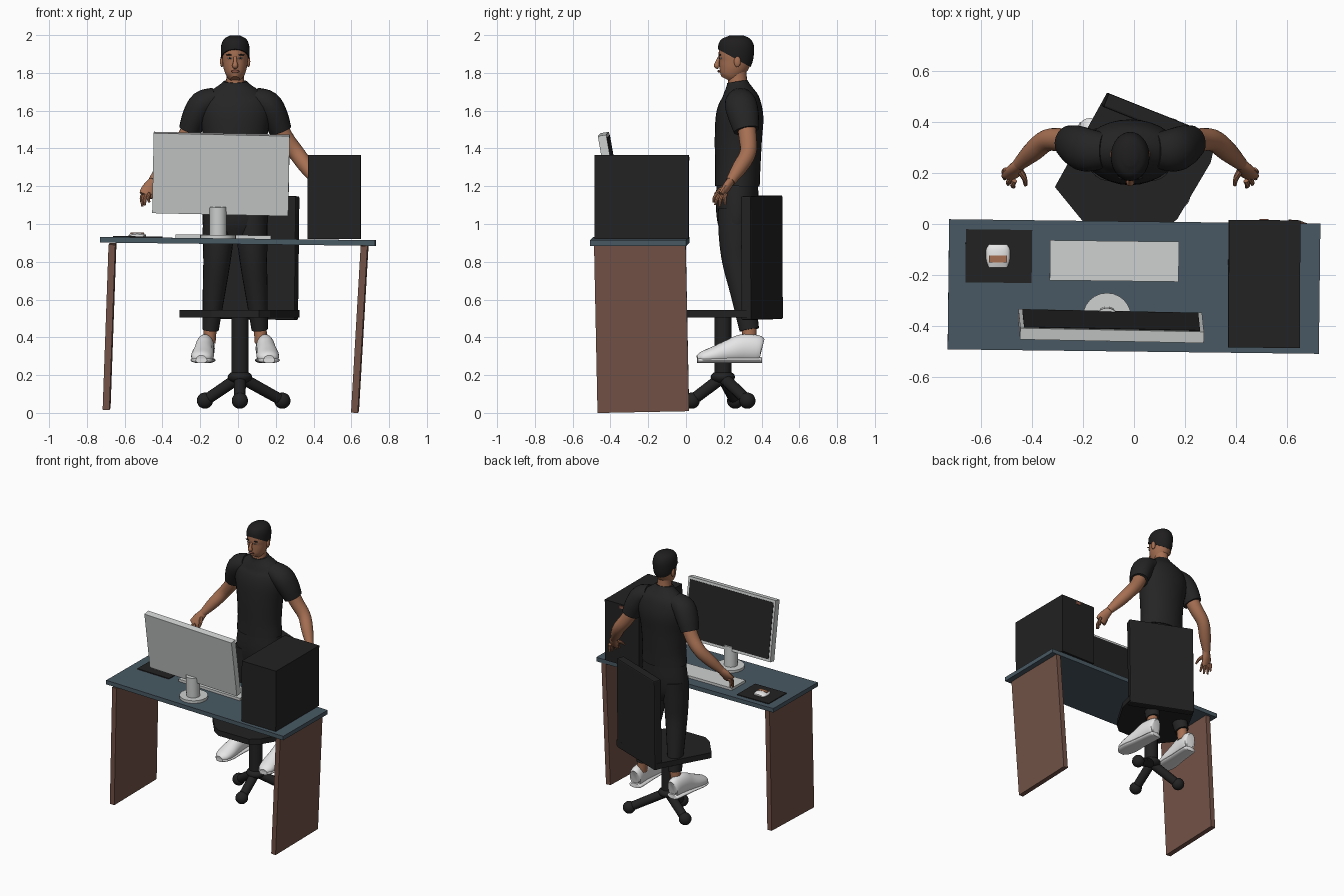
import bpy, bmesh
from math import cos, sin, pi
from mathutils import Vector as V, Euler

if "Cube" in bpy.data.objects:
    bpy.data.objects.remove(bpy.data.objects["Cube"])


def material(name, r, g, b):
    m = bpy.data.materials.new(name)
    m.use_nodes = True
    m.diffuse_color = (r, g, b, 1)
    m.node_tree.nodes["Principled BSDF"].inputs["Base Color"].default_value = (r, g, b, 1)
    return m


black = material("black", .016, .016, .016)
dark_cloth = material("dark cloth", .018, .018, .019)
hair_black = material("hair black", .014, .013, .013)
skin = material("skin", .38, .16, .085)
lip = material("lip", .26, .09, .06)
white = material("white", .8, .8, .81)
light_grey = material("light grey", .62, .64, .63)
slate = material("slate blue", .065, .1, .125)
wood = material("brown wood", .17, .085, .062)
smooth_parts = []


def finish(name, bm, mat, smooth=False):
    bmesh.ops.recalc_face_normals(bm, faces=bm.faces)
    me = bpy.data.meshes.new(name)
    bm.to_mesh(me)
    bm.free()
    ob = bpy.data.objects.new(name, me)
    bpy.context.collection.objects.link(ob)
    me.materials.append(mat)
    if smooth:
        smooth_parts.append(ob)
    return ob


def box(name, centre, size, mat, rot=(0, 0, 0), bevel=0):
    bm = bmesh.new()
    bmesh.ops.create_cube(bm, size=1)
    bmesh.ops.scale(bm, vec=size, verts=bm.verts)
    ob = finish(name, bm, mat)
    ob.location, ob.rotation_euler = centre, rot
    if bevel:
        mod = ob.modifiers.new("rounded edge", "BEVEL")
        mod.width, mod.segments = bevel, 2
    return ob


def ball(name, centre, radii, mat):
    bm = bmesh.new()
    bmesh.ops.create_uvsphere(bm, u_segments=16, v_segments=10, radius=1)
    bmesh.ops.scale(bm, vec=radii, verts=bm.verts)
    ob = finish(name, bm, mat, True)
    ob.location = centre
    return ob


def prism(name, outline, z0, z1, mat):
    bm = bmesh.new()
    face = bm.faces.new([bm.verts.new((x, y, z0)) for x, y in outline])
    top = bmesh.ops.extrude_face_region(bm, geom=[face])["geom"]
    bmesh.ops.translate(bm, vec=(0, 0, z1 - z0), verts=[v for v in top if isinstance(v, bmesh.types.BMVert)])
    return finish(name, bm, mat)


def blend(a, b, c, d, t):
    """Smooth curve through b and c."""
    return b + (c - a) * (t / 2) + (a * 2 - b * 5 + c * 4 - d) * (t * t / 2) + (b * 3 - a - c * 3 + d) * (t ** 3 / 2)


def loft(name, rows, mat, ref=(0, 1, 0), sides=20, steps=4, floor=None, cut=None):
    """Skin elliptical rings (x, y, z, radius a, radius b) along a smooth path."""
    rows = [V(r if len(r) == 5 else (*r, r[-1])) for r in rows]
    ext = [rows[0] * 2 - rows[1]] + rows + [rows[-1] * 2 - rows[-2]]
    path = [blend(*ext[i:i + 4], k / steps) for i in range(len(rows) - 1) for k in range(steps)]
    path.append(rows[-1])
    bm, rings = bmesh.new(), []
    for i, p in enumerate(path):
        tangent = (path[min(i + 1, len(path) - 1)] - path[max(i - 1, 0)]).to_3d().normalized()
        side = V(ref).cross(tangent).normalized()
        up = tangent.cross(side)
        ring = []
        for k in range(sides):
            a = 2 * pi * k / sides
            co = V(p[:3]) + side * (p[3] * cos(a)) + up * (p[4] * sin(a))
            if floor is not None:
                co.z = max(co.z, floor)
            ring.append(bm.verts.new(co))
        rings.append(ring)
    for r, s in zip(rings, rings[1:]):
        for k in range(sides):
            j = (k + 1) % sides
            bm.faces.new((r[k], r[j], s[j], s[k]))
    bm.faces.new(rings[0])
    bm.faces.new(rings[-1])
    if cut:
        got = bmesh.ops.bisect_plane(bm, geom=bm.verts[:] + bm.edges[:] + bm.faces[:],
                                     plane_co=cut[0], plane_no=cut[1], clear_inner=True)
        bmesh.ops.contextual_create(bm, geom=[e for e in got["geom_cut"] if isinstance(e, bmesh.types.BMEdge)])
    return finish(name, bm, mat, True)


# Desk
lean = (0, .012, -.012)
box("desk_top", (0, -.245, .908), (1.455, .51, .03), slate, lean)
box("desk_leg_left", (.645, -.235, .447), (.036, .485, .885), wood, (.02, .058, -.012))
box("desk_leg_right", (-.68, -.235, .458), (.036, .485, .875), wood, (.02, .036, -.012))

# Computer tower
box("computer_tower", (.51, -.235, 1.143), (.28, .5, .445), black, (0, .005, -.005))
box("power_button", (.51, .016, 1.345), (.035, .006, .02), lip)

# Monitor with its screen on the seat side
tilt = (.175, .022, -.02)
middle = V((-.09, -.4, 1.265))
box("monitor_case", middle, (.72, .045, .43), light_grey, tilt)
screen_at = middle + Euler(tilt).to_matrix() @ V((0, .022, 0))
box("monitor_screen", screen_at, (.69, .006, .395), black, tilt)
loft("monitor_stand", [(-.106, -.37, .93, .046), (-.106, -.375, 1.09, .046)], light_grey)
loft("monitor_foot", [(-.106, -.365, .92, .095), (-.106, -.365, .943, .095)], light_grey, sides=24)

# Keyboard, mouse and mat
box("keyboard", (-.077, -.145, .932), (.505, .157, .02), light_grey, lean)
box("mouse_mat", (-.53, -.126, .931), (.26, .208, .008), black, lean)
loft("mouse", [(-.533, -.08, .938, .035, .008), (-.533, -.1, .938, .046, .016),
               (-.533, -.14, .938, .046, .017), (-.533, -.17, .938, .036, .008)],
     white, ref=(0, 0, 1), floor=.932)
box("mouse_stripe", (-.533, -.137, .952), (.07, .026, .008), skin)

# Chair
seat = [(-.106, .514), (-.31, .145), (-.2, .01), (-.14, -.03), (.11, -.03), (.17, .02), (.3, .24), (.325, .344)]
seat_ob = prism("seat", seat, .505, .545, black)
box("chair_back", (.1, .402, .822), (.46, .058, .655), black, (0, .012, -.38), .008)
hub = V((.01, .195, .19))
loft("chair_column", [(.01, .195, .17, .045), (.01, .195, .51, .045)], black)
ball("chair_hub", hub, (.065, .065, .035), black)
for i, (x, y) in enumerate([(0, -.165), (-.185, .065), (.225, .13)]):
    foot = hub + V((x, y, -.125))
    loft(f"chair_leg_{i}", [(*hub, .032), (*foot, .03)], black, ref=(0, 0, 1), sides=12)
    ball(f"chair_caster_{i}", foot, (.043, .043, .043), black)

# Torso and clothes
cx = -.015
loft("shirt", [(cx, y, z, a, b) for z, y, a, b in (
    (1.2, .272, .166, .118), (1.3, .274, .158, .12), (1.45, .277, .168, .125), (1.57, .284, .188, .126),
    (1.65, .286, .18, .108), (1.7, .28, .135, .082), (1.735, .275, .085, .062), (1.755, .272, .062, .054))],
    dark_cloth, sides=28)
loft("trouser_hips", [(cx, y, z, a, b) for z, y, a, b in (
    (1.22, .272, .155, .11), (1.1, .27, .17, .112), (1, .268, .172, .1), (.93, .267, .15, .07))],
    dark_cloth, sides=28)

# Neck, head and hair
loft("neck", [(cx, .275, 1.72, .055, .052), (cx, .272, 1.77, .047, .05), (cx, .27, 1.85, .047, .05)], skin)
skull = [(1.765, .218, .024, .036), (1.785, .228, .045, .054), (1.82, .244, .06, .072), (1.86, .258, .067, .085),
         (1.9, .262, .07, .089), (1.94, .264, .067, .086), (1.97, .265, .052, .068), (1.988, .265, .02, .03)]
loft("head", [(cx, y, z, a, b) for z, y, a, b in skull], skin, sides=28)
loft("hair", [(cx, y + .002, z + .01, a + .006, b + .007) for z, y, a, b in skull[2:]], hair_black,
     sides=28, cut=((cx, .17, 1.925), (0, .55, 1)))
loft("nose", [(cx, .178, 1.885, .008), (cx, .166, 1.855, .011), (cx, .164, 1.838, .016), (cx, .174, 1.828, .01)],
     skin, sides=12)
ball("mouth", (cx, .174, 1.808), (.023, .007, .007), lip)

# Paired body parts, built outward from the body's middle
for side, s in (("left", 1), ("right", -1)):
    def pair(name, rows, mat, **kw):
        loft(f"{name}_{side}", [(cx + s * r[0], *r[1:]) for r in rows], mat, **kw)

    ball(f"eye_{side}", (cx + s * .028, .183, 1.878), (.012, .006, .005), white)
    ball(f"iris_{side}", (cx + s * .028, .1785, 1.878), (.005, .004, .005), hair_black)
    ball(f"brow_{side}", (cx + s * .03, .181, 1.895), (.019, .006, .004), hair_black)
    ball(f"ear_{side}", (cx + s * .07, .272, 1.86), (.01, .018, .03), skin)

    # Arm, sleeve and hand
    pair("sleeve", [(.1, .288, 1.665, .06, .07), (.17, .29, 1.635, .072, .085),
                    (.21, .305, 1.57, .07, .082), (.24, .32, 1.495, .06, .068)], dark_cloth)
    pair("arm", [(.2, .31, 1.58, .05), (.26, .327, 1.46, .047), (.325, .328, 1.375, .043),
                 (.38, .285, 1.3, .04), (.435, .235, 1.225, .026)], skin)
    pair("palm", [(.43, .238, 1.23, .026, .022), (.452, .215, 1.195, .035, .022),
                  (.466, .195, 1.165, .04, .018), (.474, .186, 1.15, .036, .014)], skin, sides=14)
    knuckle = V((.466, .192, 1.16))
    tips = [(.455, .145, 1.115), (.478, .155, 1.1), (.492, .178, 1.093), (.492, .208, 1.102)]
    for i, tip in enumerate(tips):
        start = knuckle + V((-.012 + i * .011, -.022 + i * .014, 0))
        bend = start.lerp(V(tip), .5) + V((.006, -.006, .004))
        pair(f"finger_{i}", [(*start, .011), (*bend, .01), (*tip, .006)], skin, sides=8, steps=2)
    pair("thumb", [(.435, .215, 1.2, .014), (.415, .18, 1.18, .011), (.41, .152, 1.155, .007)], skin, sides=8)

    # Leg and shoe
    pair("trouser_leg", [(.085, .268, 1.08, .085, .1), (.09, .266, .93, .082, .092), (.097, .272, .8, .072, .08),
                         (.112, .3, .64, .06, .066), (.13, .335, .44, .043, .052)], dark_cloth)
    pair("ankle", [(.13, .336, .47, .034, .038), (.138, .335, .37, .034, .038)], skin)
    shoe = [(.4, .338, .03, .05), (.385, .34, .045, .07), (.3, .342, .05, .074), (.23, .325, .053, .062),
            (.15, .305, .06, .047), (.09, .293, .052, .034), (.06, .287, .026, .018)]
    pair("shoe", [(.157 + (.34 - y) * .08, y, z, a, b) for y, z, a, b in shoe], white, ref=(0, 0, 1), floor=.266)
    pair("sole", [(.157 + (.34 - y) * .08, y, .279, a + .004, .017) for y, z, a, b in shoe], white,
         ref=(0, 0, 1), floor=.265)

# Smooth shading that keeps hems and edges sharp
bpy.ops.object.select_all(action="DESELECT")
for ob in smooth_parts:
    ob.select_set(True)
bpy.context.view_layer.objects.active = smooth_parts[0]
bpy.ops.object.shade_smooth_by_angle(angle=.7)
